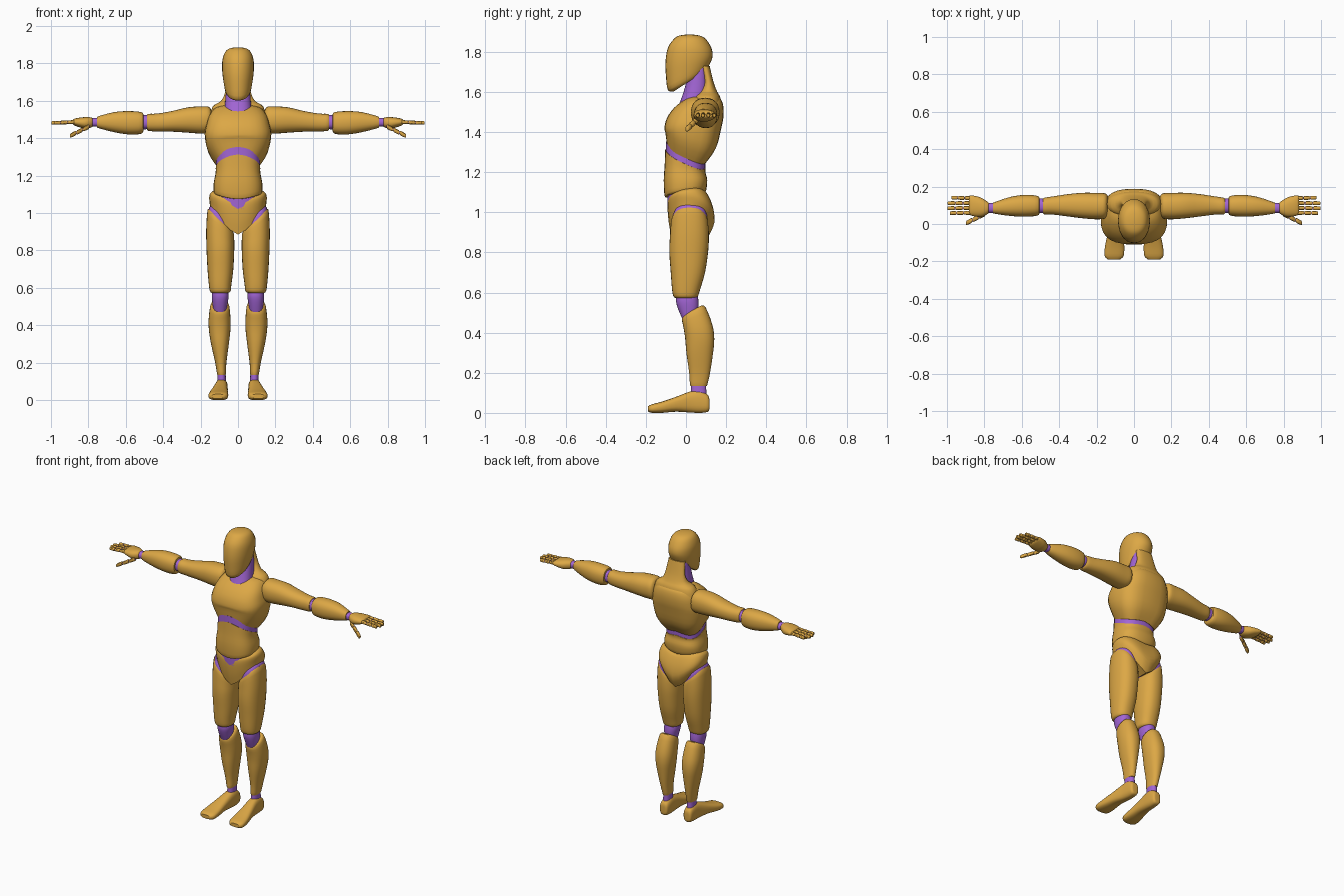
import bpy, bmesh, math

def material(name, rgb):
    m = bpy.data.materials.new(name)
    m.diffuse_color = (*rgb, 1)
    return m

GOLD = material("golden shell", (0.72, 0.39, 0.06))
PURPLE = material("purple joint", (0.36, 0.13, 0.66))
AXES = {"z": lambda t, u, v: (u, v, t), "x": lambda t, u, v: (t, u, v), "y": lambda t, u, v: (u, t, v)}

def smooth_rings(rings, steps):
    """Catmull-Rom interpolation between the given cross-sections."""
    out = []
    for i in range(len(rings) - 1):
        a, b, c, d = (rings[max(0, min(len(rings) - 1, i + j))] for j in (-1, 0, 1, 2))
        for s in range(steps):
            f = s / steps
            out.append([q + 0.5 * f * (r - p + f * (2*p - 5*q + 4*r - w + f * (3*(q - r) + w - p)))
                        for p, q, r, w in zip(a, b, c, d)])
    return out + [rings[-1]]

def loft(name, rings, mat=GOLD, axis="z", mirror=False, n=2.3, seg=28, steps=3):
    """Ring: position, u min, u max, v min, v max, u slope, v slope, v-shaped bend."""
    rings = [list(r) + [0] * (8 - len(r)) for r in rings]
    bm = bmesh.new()
    loops, caps = [], []
    data = smooth_rings(rings, steps)
    for t, u0, u1, v0, v1, su, sv, k in data:
        cu, cv, ru, rv = (u0 + u1) / 2, (v0 + v1) / 2, (u1 - u0) / 2, (v1 - v0) / 2
        def point(du, dv):
            bend = k * (math.hypot(du, 0.03) - 0.03)
            return bm.verts.new(AXES[axis](t + su * du + sv * dv + bend, cu + du, cv + dv))
        loop = []
        for i in range(seg):
            c, s = math.cos(2 * math.pi * i / seg), math.sin(2 * math.pi * i / seg)
            loop.append(point(ru * math.copysign(abs(c) ** (2 / n), c),
                              rv * math.copysign(abs(s) ** (2 / n), s)))
        if not loops or len(loops) == len(data) - 1:
            caps.append((point(0, 0), loop))
        loops.append(loop)
    for a, b in zip(loops, loops[1:]):
        for i in range(seg):
            j = (i + 1) % seg
            bm.faces.new((a[i], a[j], b[j], b[i]))
    for centre, loop in caps:
        for i in range(seg):
            bm.faces.new((centre, loop[i], loop[(i + 1) % seg]))
    bmesh.ops.recalc_face_normals(bm, faces=bm.faces)
    me = bpy.data.meshes.new(name)
    bm.to_mesh(me)
    bm.free()
    me.materials.append(mat)
    ob = bpy.data.objects.new(name, me)
    bpy.context.collection.objects.link(ob)
    if mirror:
        ob.modifiers.new("Mirror", "MIRROR")
    bpy.ops.object.select_all(action="DESELECT")
    ob.select_set(True)
    bpy.context.view_layer.objects.active = ob
    bpy.ops.object.shade_smooth_by_angle(angle=math.radians(40))
    return ob

def trunk(name, rings, **kw):
    """Centred loft: position, half width, front, back, slope, bend."""
    return loft(name, [(z, -w, w, *r[:2], 0, *r[2:]) for z, w, *r in rings], **kw)

# Head and neck
trunk("head", [(1.655, .058, -.06, .10, .65), (1.667, .07, -.09, .112, .58), (1.72, .08, -.10, .128, .35),
               (1.77, .085, -.102, .133, .15), (1.82, .083, -.09, .126, 0), (1.862, .068, -.062, .10, 0),
               (1.88, .045, -.035, .07, 0), (1.886, .012, .005, .03, 0)], n=2.1)
trunk("neck", [(1.51, .078, -.045, .09), (1.6, .068, -.012, .11), (1.72, .06, .02, .11)], mat=PURPLE)
trunk("neck_back", [(1.73, .058, .07, .118), (1.65, .068, .088, .137), (1.6, .09, .066, .156),
                    (1.57, .135, .04, .172), (1.5, .155, .03, .183)])

# Torso
trunk("chest", [(1.295, .118, -.095, .10, -.45, -.3), (1.36, .163, -.103, .15, -.3, -.15),
                (1.42, .178, -.108, .176), (1.47, .17, -.095, .186), (1.52, .155, -.06, .187),
                (1.56, .125, -.01, .176), (1.575, .08, .02, .15)], n=2.8)
trunk("rib_joint", [(1.25, .117, -.101, .096, -.45, -.3), (1.31, .118, -.1, .098, -.45, -.3)], mat=PURPLE, n=2.6)
trunk("abdomen", [(1.085, .122, -.095, .088, .12, .2), (1.095, .13, -.107, .1, .12, .2), (1.16, .13, -.111, .106),
                  (1.22, .12, -.106, .097, -.2, -.1), (1.268, .119, -.104, .098, -.45, -.3)], n=2.6)
trunk("waist_joint", [(1.03, .122, -.092, .09, .1, .2), (1.12, .122, -.094, .09, .1, .2)], mat=PURPLE)
trunk("pelvis", [(1.085, .132, -.082, .095, .15, .3), (1.07, .148, -.09, .11, .13, .3), (1.02, .154, -.092, .135, 0, .5),
                 (.95, .152, -.086, .142, 0, .85), (.885, .148, -.075, .115, 0, 1.15)], n=2.4)

# Legs
loft("hip_joint", [(.90, .03, .155, -.07, .10, .9), (.96, .03, .157, -.07, .107, .9),
                   (.99, .04, .147, -.06, .10, .9)], PURPLE, mirror=True)
loft("thigh", [(.965, .035, .15, -.055, .088, .9), (.952, .022, .163, -.073, .108, .9), (.88, .02, .17, -.08, .114, .4),
               (.8, .02, .168, -.083, .11), (.7, .025, .163, -.076, .095), (.62, .035, .156, -.07, .072),
               (.582, .04, .15, -.063, .06), (.572, .055, .138, -.05, .05)], mirror=True)
loft("knee", [(.46, .065, .128, -.015, .05), (.52, .055, .137, -.04, .062), (.56, .05, .14, -.05, .062),
              (.6, .06, .135, -.045, .055)], PURPLE, mirror=True)
loft("shin", [(.512, .06, .135, -.008, .075, 0, .55), (.498, .046, .149, -.02, .097, 0, .5), (.43, .04, .157, -.012, .132, 0, .1),
              (.37, .041, .155, -.004, .141), (.3, .049, .144, .002, .135), (.2, .062, .122, .016, .12),
              (.14, .065, .112, .02, .106), (.133, .07, .107, .027, .1)], mirror=True)
loft("ankle", [(.08, .064, .111, .025, .102), (.15, .066, .109, .026, .1)], PURPLE, mirror=True)
loft("foot", [(.117, .073, .102, .025, .06), (.11, .06, .115, .006, .088), (.07, .055, .12, 0, .112),
              (.02, .055, .125, .002, .106), (-.05, .055, .14, .006, .08), (-.12, .052, .155, 0, .056),
              (-.17, .055, .157, 0, .043), (-.19, .075, .14, .008, .032)], axis="y", mirror=True, n=2.7)

# Arms
loft("upper_arm", [(.14, .05, .15, 1.45, 1.54), (.155, .03, .164, 1.428, 1.568), (.2, .025, .166, 1.425, 1.57),
                   (.27, .03, .167, 1.43, 1.565), (.35, .04, .16, 1.435, 1.546), (.43, .05, .148, 1.436, 1.532),
                   (.48, .052, .14, 1.44, 1.53), (.488, .065, .128, 1.453, 1.517)], axis="x", mirror=True)
loft("elbow", [(.45, .058, .135, 1.449, 1.523), (.54, .058, .137, 1.447, 1.523)], PURPLE, "x", True)
loft("forearm", [(.505, .06, .135, 1.448, 1.522), (.515, .045, .15, 1.425, 1.539), (.58, .039, .156, 1.42, 1.545),
                 (.66, .043, .145, 1.432, 1.54), (.745, .055, .117, 1.454, 1.518),
                 (.755, .062, .11, 1.462, 1.51)], axis="x", mirror=True)
loft("wrist", [(.74, .06, .112, 1.462, 1.508), (.79, .06, .112, 1.462, 1.508)], PURPLE, "x", True)
loft("palm", [(.775, .063, .112, 1.467, 1.503), (.785, .052, .12, 1.457, 1.511), (.82, .038, .142, 1.452, 1.513),
              (.87, .045, .153, 1.466, 1.506), (.882, .055, .147, 1.475, 1.498)], axis="x", mirror=True)

# Fingers and thumb: shell segments over a thin joint core
def digit(name, start, end, count, r):
    def ring(f, q):
        x, y, z = (a + (b - a) * f for a, b in zip(start, end))
        return (x, y - q, y + q, z - q, z + q)
    for i in range(count):
        a, b = (i + .03) / count, (i + .95) / count
        loft(f"{name}_segment_{i + 1}", [ring(a, r * .65), ring(a + .03, r), ring(b - .04, r * .92), ring(b, r * .55)],
             axis="x", mirror=True, seg=10, steps=2)
    loft(name + "_core", [ring(0, r * .6), ring(.9, r * .55)], PURPLE, "x", True, seg=8, steps=1)

for name, y0, y1, tip in (("index", .06, .058, .985), ("middle", .086, .084, 1.0),
                          ("ring", .112, .111, .997), ("little", .138, .141, .975)):
    digit(name + "_finger", (.872, y0, 1.487), (tip + .002 * (tip < 1), y1, 1.482), 3, .0105)
digit("thumb", (.795, .055, 1.463), (.9, .003, 1.412), 3, .013)
